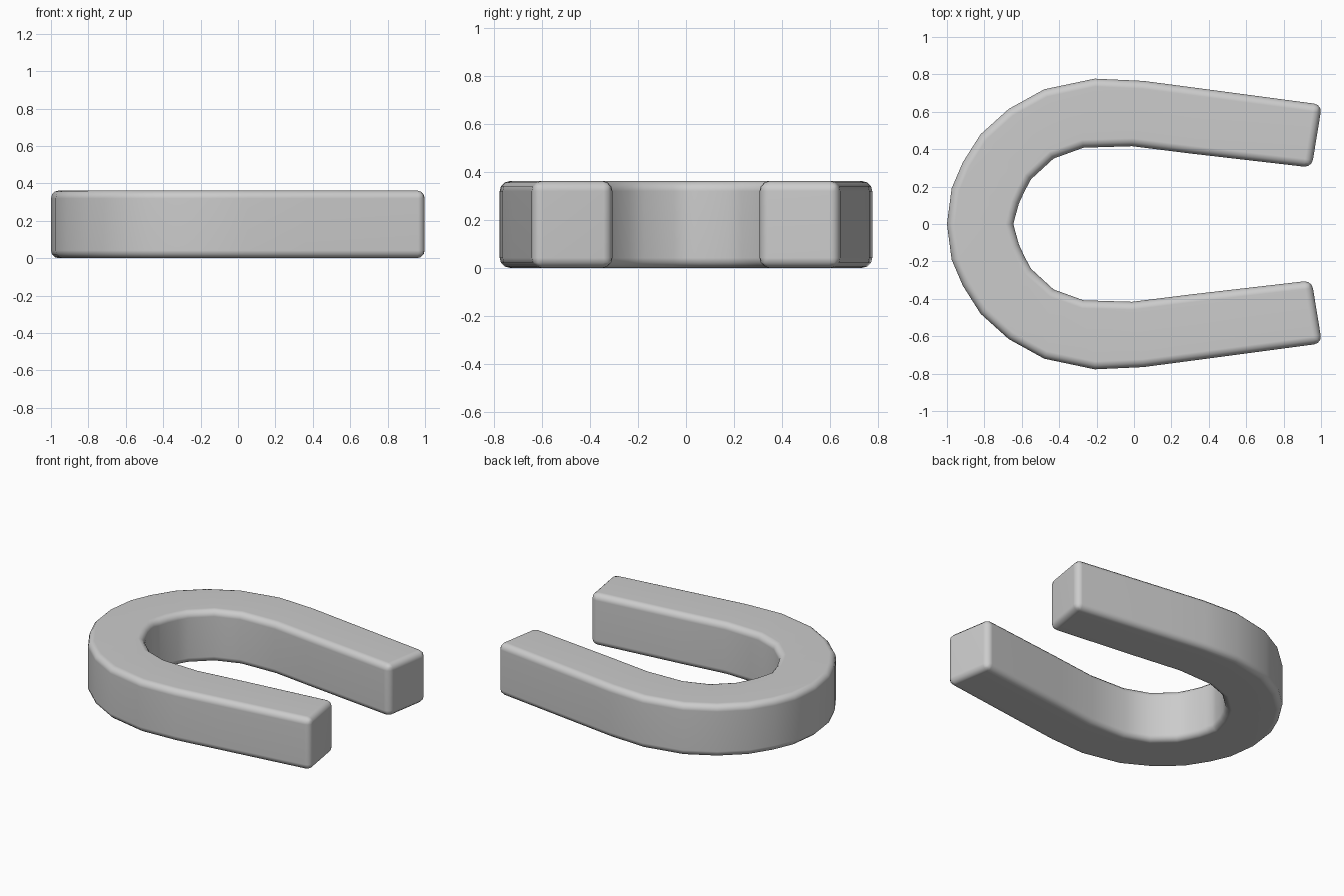
import bpy, bmesh

if "Cube" in bpy.data.objects:
    bpy.data.objects.remove(bpy.data.objects["Cube"])

HEIGHT = 0.362
# Matching outer / inner stations of one half, from bend to tip
outer = [(-1.0, 0), (-0.975, 0.19), (-0.915, 0.33), (-0.82, 0.48), (-0.67, 0.615),
         (-0.48, 0.72), (-0.21, 0.777), (0.05, 0.765), (0.36, 0.724), (1.005, 0.638)]
inner = [(-0.645, 0), (-0.632, 0.05), (-0.615, 0.11), (-0.585, 0.175), (-0.55, 0.24),
         (-0.43, 0.35), (-0.27, 0.408), (-0.01, 0.416), (0.31, 0.376), (0.95, 0.302)]


def mirrored(points):
    return [(x, -y) for x, y in reversed(points[1:])] + points


# Flat U-shaped strip, extruded upward
bm = bmesh.new()
rows = [[bm.verts.new((x, y, 0)) for x, y in mirrored(p)] for p in (outer, inner)]
for i in range(len(rows[0]) - 1):
    bm.faces.new((rows[0][i], rows[0][i + 1], rows[1][i + 1], rows[1][i]))
result = bmesh.ops.extrude_face_region(bm, geom=bm.faces[:])
top = [g for g in result["geom"] if isinstance(g, bmesh.types.BMVert)]
bmesh.ops.translate(bm, verts=top, vec=(0, 0, HEIGHT))
bmesh.ops.recalc_face_normals(bm, faces=bm.faces[:])

# Rounded rims and tip corners
rim = [e for e in bm.edges if e.is_manifold and e.calc_face_angle() > 1.1]
bmesh.ops.bevel(bm, geom=rim, offset=0.042, offset_type='OFFSET', segments=3,
                profile=0.5, affect='EDGES', clamp_overlap=False)
for f in bm.faces:
    f.smooth = True

mesh = bpy.data.meshes.new("horseshoe_bar")
bm.to_mesh(mesh)
bm.free()
bar = bpy.data.objects.new("horseshoe_bar", mesh)
bpy.context.collection.objects.link(bar)

# Keep the broad faces flat while the rims shade smoothly
normals = bar.modifiers.new("weighted_normals", 'WEIGHTED_NORMAL')
normals.keep_sharp = True
